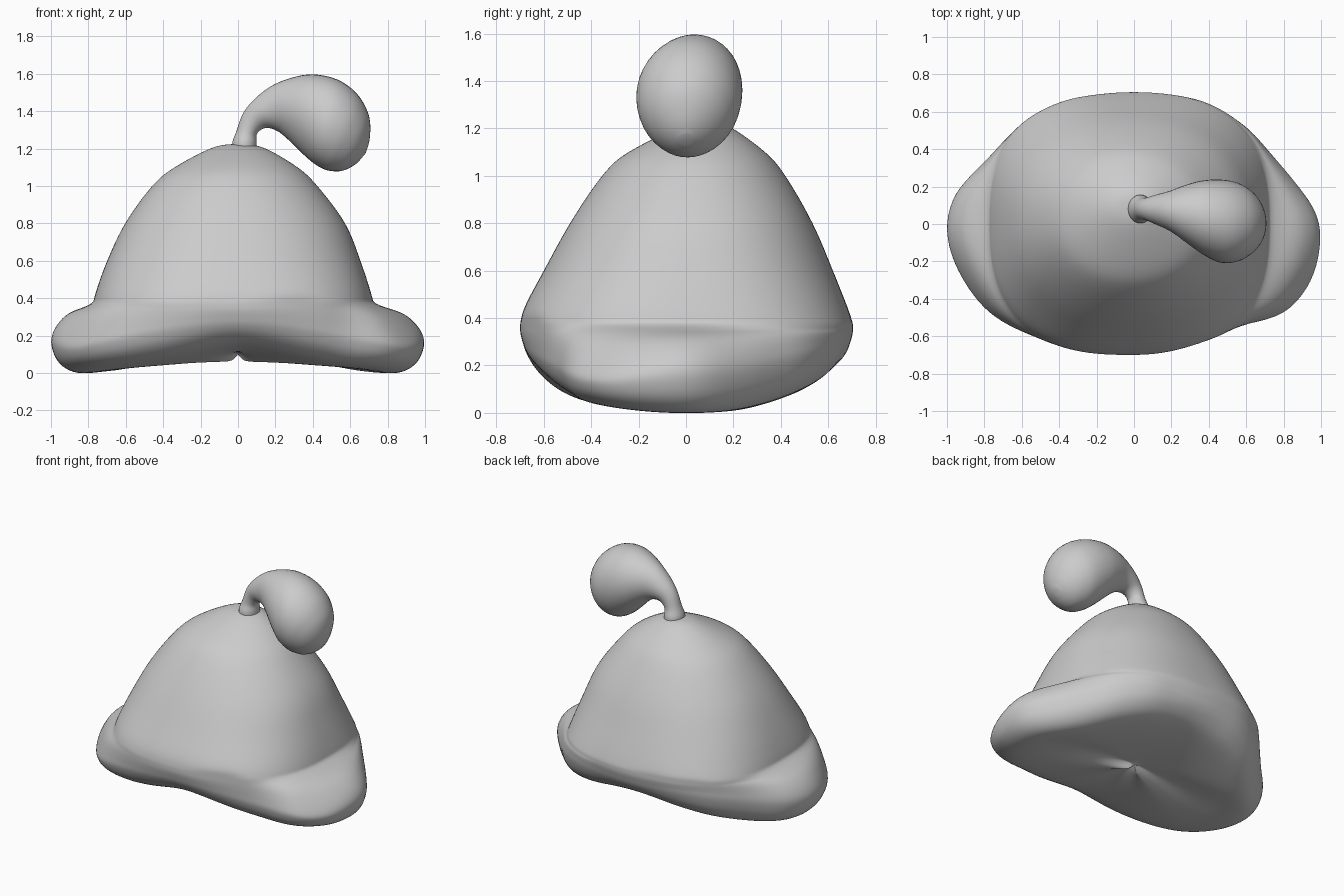
import bpy, bmesh, math
from mathutils import Vector

if "Cube" in bpy.data.objects:
    bpy.data.objects.remove(bpy.data.objects["Cube"])

N = 72
grey = bpy.data.materials.new("soft grey")
grey.diffuse_color = (0.6, 0.6, 0.6, 1)
grey.use_nodes = True
grey.node_tree.nodes["Principled BSDF"].inputs["Base Color"].default_value = grey.diffuse_color


def cat(p, t, closed=False):
    """Catmull-Rom sample of a list of tuples, t in 0..1."""
    n = len(p)
    u = t * (n if closed else n - 1)
    i = int(u) if closed else min(int(u), n - 2)
    f = u - i
    g = (lambda k: p[k % n]) if closed else (lambda k: p[max(0, min(n - 1, k))])
    return [b + f * (c - a) / 2 + f * f * (2 * a - 5 * b + 4 * c - d) / 2
            + f ** 3 * (3 * b - a - 3 * c + d) / 2
            for a, b, c, d in zip(g(i - 1), g(i), g(i + 1), g(i + 2))]


def smooth(t):
    t = max(0, min(1, t))
    return t * t * (3 - 2 * t)


def loft(name, rings):
    """Skin closed rings in order and cap both ends."""
    bm = bmesh.new()
    rows = [[bm.verts.new(p) for p in r] for r in rings]
    n = len(rows[0])
    for a, b in zip(rows, rows[1:]):
        for i in range(n):
            j = (i + 1) % n
            bm.faces.new((a[i], a[j], b[j], b[i]))
    for r in (rows[0], rows[-1]):
        c = bm.verts.new(sum((v.co for v in r), Vector()) / n)
        for i in range(n):
            bm.faces.new((r[i], r[(i + 1) % n], c))
    bmesh.ops.recalc_face_normals(bm, faces=bm.faces)
    me = bpy.data.meshes.new(name)
    bm.to_mesh(me)
    bm.free()
    me.materials.append(grey)
    for f in me.polygons:
        f.use_smooth = True
    ob = bpy.data.objects.new(name, me)
    bpy.context.collection.objects.link(ob)
    return ob


# Brim outline seen from above
outline = [(1.0, -.07), (.97, .07), (.88, .2), (.73, .38), (.6, .525), (.4, .65),
           (.2, .692), (0, .705), (-.2, .692), (-.4, .65), (-.6, .54), (-.8, .33),
           (-.95, .17), (-1.003, -.02), (-.95, -.23), (-.8, -.45), (-.6, -.58),
           (-.3, -.68), (0, -.7), (.2, -.68), (.4, -.62), (.6, -.54),
           (.8, -.48), (.95, -.3)]
dense = sorted((math.atan2(y, x), math.hypot(x, y)) for x, y in
               (cat(outline, k / 1440, True) for k in range(1440)))
angles = [2 * math.pi * k / N for k in range(N)]


def rim(a):
    a = (a + math.pi) % (2 * math.pi) - math.pi
    return min(dense, key=lambda d: abs(d[0] - a))[1]


# Crown levels: z, left, right, front, back, squareness
crown = [(1.224, .03, .03, -.06, .12, 2), (1.205, .14, .14, .03, .19, 2),
         (1.1, .34, .32, .245, .335, 2.05), (1.0, .46, .425, .355, .42, 2.1),
         (.8, .605, .575, .49, .535, 2.2), (.6, .70, .655, .60, .62, 2.35),
         (.45, .755, .705, .68, .68, 2.5), (.375, .775, .725, .70, .705, 2.6)]
rings = []
for k in range(22):
    z, l, r, f, b, n = cat(crown, k / 21)
    cx, cy, hx, hy = (r - l) / 2, (b - f) / 2, (r + l) / 2, (b + f) / 2
    ring = []
    for a in angles:
        c, s = math.cos(a), math.sin(a)
        q = (abs(c / hx) ** n + abs(s / hy) ** n) ** (-1 / n)
        p = Vector((cx + q * c, cy + q * s, z))
        limit = rim(math.atan2(p.y, p.x)) / math.hypot(p.x, p.y)
        if limit < 1:
            p.x *= limit
            p.y *= limit
        ring.append(p)
    rings.append(ring)

# Brim roll and underside, front/back and sides:
# (blend from crown base to outline, shrink toward the centre, z)
mid = [(.1, 1, .36), (.6, .998, .335), (.9, .985, .30), (1, .96, .255),
       (1, .90, .205), (1, .78, .155), (1, .55, .125), (1, .28, .112), (1, .04, .11)]
side = [(.22, 1, .352), (.62, 1, .315), (.91, 1, .24), (1, 1, .155),
        (1, .955, .05), (1, .83, -.004), (1, .56, .04), (1, .28, .09), (1, .04, .11)]
base = rings[-1]
for k in range(25):
    m, s = cat(mid, k / 24), cat(side, k / 24)
    ring = []
    for p in base:
        d = Vector((p.x, p.y, 0))
        edge = d.normalized() * rim(math.atan2(p.y, p.x))
        t = smooth(abs(edge.x) / .9)
        g, f, z = [u + (v - u) * t for u, v in zip(m, s)]
        q = d.lerp(edge, min(g, 1)) * f
        # front corners droop, back corners lift
        droop = .45 * smooth(-edge.y / .45) * smooth(k / 9)
        z *= 1 - t * droop
        z += t * smooth(k / 9) * .25 * q.y ** 2
        ring.append(Vector((q.x, q.y, z)))
    rings.append(ring)
hat = loft("hat_body", rings)
sub = hat.modifiers.new("smooth", 'SUBSURF')
sub.levels = sub.render_levels = 1

# Drooping tassel: outer x, z, inner x, z, centre y, half depth
sections = [(-.03, 1.19, .10, 1.19, .08, .075), (-.03, 1.235, .10, 1.235, .08, .075),
            (-.008, 1.295, .10, 1.275, .08, .06), (.025, 1.385, .125, 1.302, .08, .062),
            (.08, 1.457, .165, 1.31, .077, .08), (.17, 1.53, .22, 1.288, .07, .108),
            (.28, 1.577, .28, 1.237, .055, .155), (.40, 1.597, .34, 1.178, .035, .198),
            (.53, 1.57, .40, 1.125, .015, .222), (.63, 1.50, .455, 1.092, .01, .212),
            (.688, 1.41, .50, 1.08, .008, .18), (.707, 1.33, .55, 1.08, .005, .138),
            (.702, 1.24, .60, 1.098, .003, .082), (.682, 1.175, .642, 1.127, 0, .03)]
rings = []
for i in range(53):
    x0, z0, x1, z1, y, depth = cat(sections, i / 52)
    centre = Vector(((x0 + x1) / 2, y, (z0 + z1) / 2))
    half = Vector(((x1 - x0) / 2, 0, (z1 - z0) / 2))
    rings.append([centre + half * math.cos(2 * math.pi * j / 40)
                  + Vector((0, depth, 0)) * math.sin(2 * math.pi * j / 40)
                  for j in range(40)])
loft("tassel", rings)
